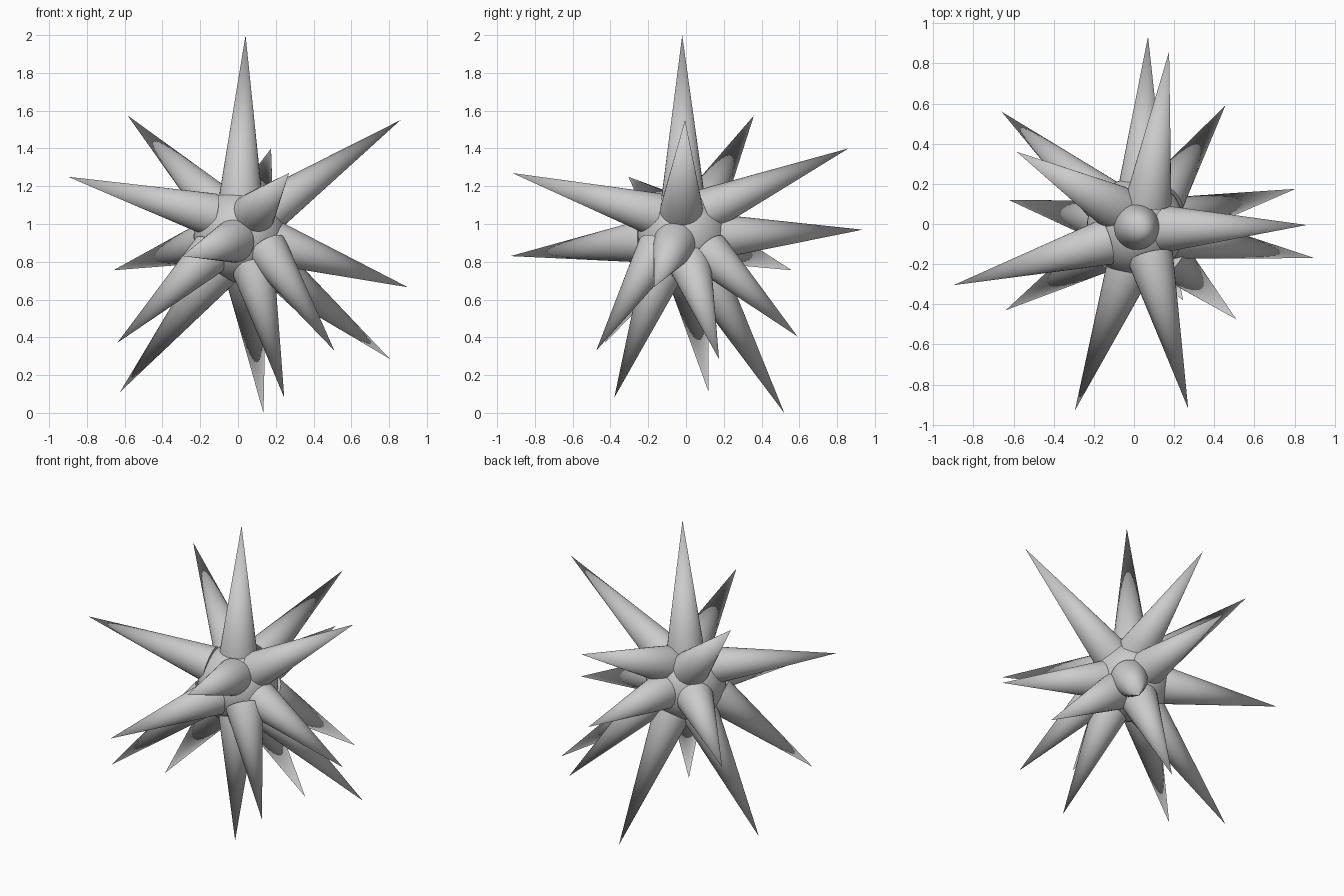
import bpy
from mathutils import Vector

CENTRE = Vector((0.01, -0.015, 0.935))
CORE_R = 0.245
SPIKE_R = 0.115


def smooth(obj):
    bpy.ops.object.shade_smooth_by_angle(angle=0.7)
    return obj


# Round core
bpy.ops.mesh.primitive_uv_sphere_add(segments=48, ring_count=24, radius=CORE_R, location=CENTRE)
core = bpy.context.object
core.name = "core"
smooth(core)


# Spike: cone rooted just inside the core, leaning towards its tip
def spike(name, root_dir, tip):
    root = CENTRE + Vector(root_dir).normalized() * 0.205
    axis = Vector(tip) - root
    bpy.ops.mesh.primitive_cone_add(
        vertices=32, radius1=SPIKE_R, radius2=0, depth=axis.length,
        location=root + axis / 2,
        rotation=axis.to_track_quat('Z', 'Y').to_euler())
    bpy.context.object.name = name
    smooth(bpy.context.object)


# Each spike: direction of its root from the core, then its tip
RINGS = {
    "top_spike": [
        ((0.02, 0, 1), (0.04, -0.02, 2.0))],
    "upper_spike": [
        ((0.18, -0.01, 0.16), (0.86, -0.005, 1.55)),
        ((0.07, 0.15, 0.16), (0.175, 0.86, 1.40)),
        ((-0.12, 0.11, 0.165), (-0.585, 0.36, 1.575)),
        ((-0.16, -0.08, 0.12), (-0.90, -0.305, 1.25)),
        ((0.08, -0.17, 0.13), (0.27, -0.92, 1.27))],
    "middle_spike": [
        ((0.22, -0.05, -0.045), (0.90, -0.17, 0.665)),
        ((0.15, 0.16, -0.10), (0.455, 0.59, 0.405)),
        ((0.03, 0.22, 0.0), (0.07, 0.935, 0.97)),
        ((-0.18, 0.15, -0.03), (-0.66, 0.56, 0.755)),
        ((-0.17, -0.12, -0.10), (-0.64, -0.43, 0.37)),
        ((-0.04, -0.24, -0.03), (-0.295, -0.93, 0.83)),
        ((0.16, -0.15, -0.08), (0.51, -0.475, 0.33))],
    "lower_spike": [
        ((0.18, 0.04, -0.165), (0.805, 0.175, 0.285)),
        ((0.03, 0.12, -0.20), (0.135, 0.52, 0.0)),
        ((-0.13, 0.02, -0.20), (-0.625, 0.12, 0.11)),
        ((0.08, -0.12, -0.19), (0.245, -0.38, 0.08))],
}
for ring, spikes in RINGS.items():
    for i, (root_dir, tip) in enumerate(spikes, 1):
        spike(f"{ring}_{i}", root_dir, tip)
